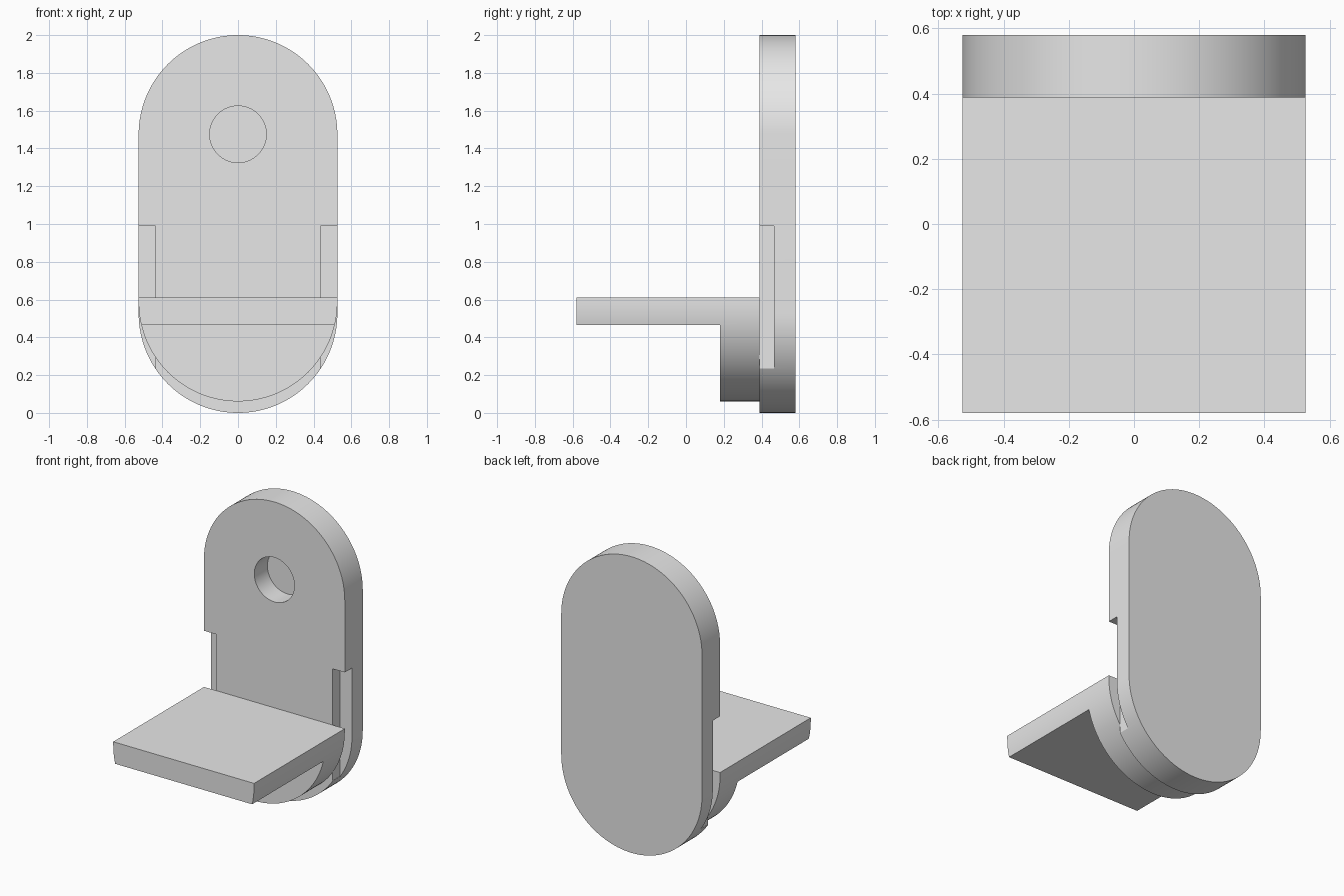
import bpy
import bmesh
from math import pi, cos, sin, radians
from mathutils import Vector

if "Cube" in bpy.data.objects:
    bpy.data.objects.remove(bpy.data.objects["Cube"], do_unlink=True)

R = 0.526                # half width and radius of the rounded ends
FRONT, BACK = 0.388, 0.58
SEG = 64

grey = bpy.data.materials.new("light_grey")
grey.use_nodes = True
grey.diffuse_color = (0.8, 0.8, 0.8, 1)
grey.node_tree.nodes["Principled BSDF"].inputs["Base Color"].default_value = (0.8, 0.8, 0.8, 1)


def arc(cz, r, start, end, n=SEG):
    return [(r * cos(start + (end - start) * i / n),
             cz + r * sin(start + (end - start) * i / n)) for i in range(n + 1)]


def prism(name, profile, y0, y1):
    """Extrude an x-z outline from y0 to y1."""
    bm = bmesh.new()
    face = bm.faces.new([bm.verts.new((x, y0, z)) for x, z in profile])
    out = bmesh.ops.extrude_face_region(bm, geom=[face])
    verts = [v for v in out["geom"] if isinstance(v, bmesh.types.BMVert)]
    bmesh.ops.translate(bm, verts=verts, vec=Vector((0, y1 - y0, 0)))
    bmesh.ops.recalc_face_normals(bm, faces=bm.faces)
    mesh = bpy.data.meshes.new(name)
    bm.to_mesh(mesh)
    bm.free()
    mesh.materials.append(grey)
    ob = bpy.data.objects.new(name, mesh)
    bpy.context.collection.objects.link(ob)
    return ob


def box(name, x0, x1, y0, y1, z0, z1):
    return prism(name, [(x0, z0), (x1, z0), (x1, z1), (x0, z1)], y0, y1)


def activate(ob):
    bpy.ops.object.select_all(action="DESELECT")
    ob.select_set(True)
    bpy.context.view_layer.objects.active = ob


def carve(ob, cutters):
    """Subtract the cutters, then shade the curved walls smooth."""
    activate(ob)
    for cutter in cutters:
        cutter.hide_render = True
        mod = ob.modifiers.new("cut", "BOOLEAN")
        mod.operation = "DIFFERENCE"
        mod.solver = "EXACT"
        mod.object = cutter
        bpy.ops.object.modifier_apply(modifier=mod.name)
        bpy.data.objects.remove(cutter, do_unlink=True)
    activate(ob)
    bpy.ops.object.shade_smooth_by_angle(angle=radians(30))


# Upright plate with rounded ends, side notches and a blind round hole
plate = prism("back_plate", arc(2 - R, R, 0, pi) + arc(R, R, pi, 2 * pi), FRONT, BACK)
notches = [box("notch_cutter", min(s * 0.436, s), max(s * 0.436, s), 0.2, 0.465, 0.235, 0.99)
           for s in (-1, 1)]
hole = prism("hole_cutter", arc(1.475, 0.15, 0, 2 * pi)[:-1], 0.2, FRONT + 0.14)
carve(plate, notches + [hole])

# Shelf with a half-round bracket below its rear edge
outline = arc(0.587, R, pi, 2 * pi) + [(R, 0.61), (-R, 0.61)]
shelf = prism("shelf", outline, -BACK, FRONT)
carve(shelf, [box("shelf_cutter", -1, 1, -1, 0.18, -1, 0.465)])
